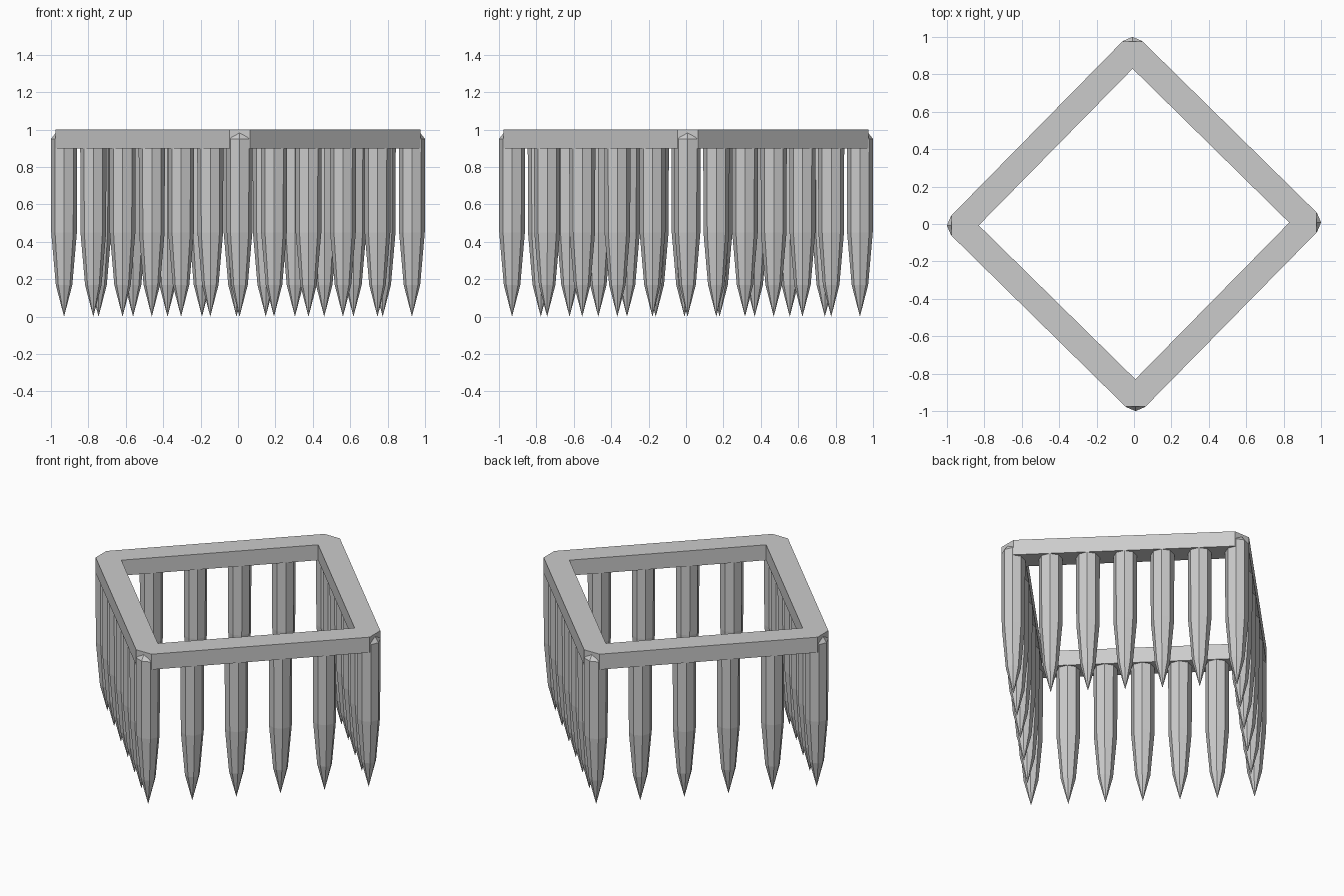
import bpy, bmesh, math
from mathutils import Vector, Matrix

cube = bpy.data.objects.get("Cube")
if cube:
    bpy.data.objects.remove(cube, do_unlink=True)

grey = bpy.data.materials.new("plain grey")
grey.use_nodes = True
color = (0.6, 0.6, 0.6, 1)
grey.diffuse_color = color
grey.node_tree.nodes["Principled BSDF"].inputs["Base Color"].default_value = color

TURN = math.radians(0.5)      # slight twist of the whole layout
SPIKE_RADIUS = 0.07
SPIKE_REACH = 0.93            # centre to corner spike


def add_object(name, mesh):
    obj = bpy.data.objects.new(name, mesh)
    bpy.context.collection.objects.link(obj)
    return obj


def finish(bm, name):
    bmesh.ops.recalc_face_normals(bm, faces=bm.faces[:])
    mesh = bpy.data.meshes.new(name)
    bm.to_mesh(mesh)
    bm.free()
    mesh.materials.append(grey)
    return mesh


def corner_point(k, along, across=0.0, z=0.0):
    """Point measured outward along, and sideways from, diagonal k."""
    return Matrix.Rotation(TURN + k * math.pi / 2, 3, 'Z') @ Vector((along, across, z))


# Square top frame with clipped corners
bm = bmesh.new()
first, second, inner = [
    [bm.verts.new(corner_point(k, along, across, 0.9)) for k in range(4)]
    for along, across in ((0.975, -0.055), (0.975, 0.055), (0.83, 0))]
for k in range(4):
    n = (k + 1) % 4
    bm.faces.new((first[k], second[k], inner[k]))
    bm.faces.new((second[k], first[n], inner[n], inner[k]))
extruded = bmesh.ops.extrude_face_region(bm, geom=bm.faces[:], use_keep_orig=True)
top = [v for v in extruded["geom"] if isinstance(v, bmesh.types.BMVert)]
bmesh.ops.translate(bm, verts=top, vec=(0, 0, 0.1))
add_object("top_frame", finish(bm, "top_frame"))

# Eight-sided spike: chamfered head, straight shaft, tapered point
bm = bmesh.new()
profile = [(0.995, 0.5), (0.95, 1), (0.45, 0.98), (0.17, 0.63)]
rings = [[bm.verts.new((SPIKE_RADIUS * s * math.cos(a * math.pi / 4),
                        SPIKE_RADIUS * s * math.sin(a * math.pi / 4), z))
          for a in range(8)] for z, s in profile]
tip = bm.verts.new((0, 0, 0))
bm.faces.new(rings[0])
for a in range(8):
    b = (a + 1) % 8
    for upper, lower in zip(rings, rings[1:]):
        bm.faces.new((upper[a], upper[b], lower[b], lower[a]))
    bm.faces.new((rings[-1][a], rings[-1][b], tip))
spike_mesh = finish(bm, "spike")

# Spikes along each side, alternating between six and five gaps
for k in range(4):
    gaps = 6 if k % 2 == 0 else 5
    start, end = corner_point(k, SPIKE_REACH), corner_point(k + 1, SPIKE_REACH)
    for i in range(gaps):
        kind = "corner_spike" if i == 0 else "side_spike"
        spike = add_object(f"{kind}_{k + 1}_{i}", spike_mesh)
        spike.location = start.lerp(end, i / gaps)
        spike.rotation_euler.z = TURN
